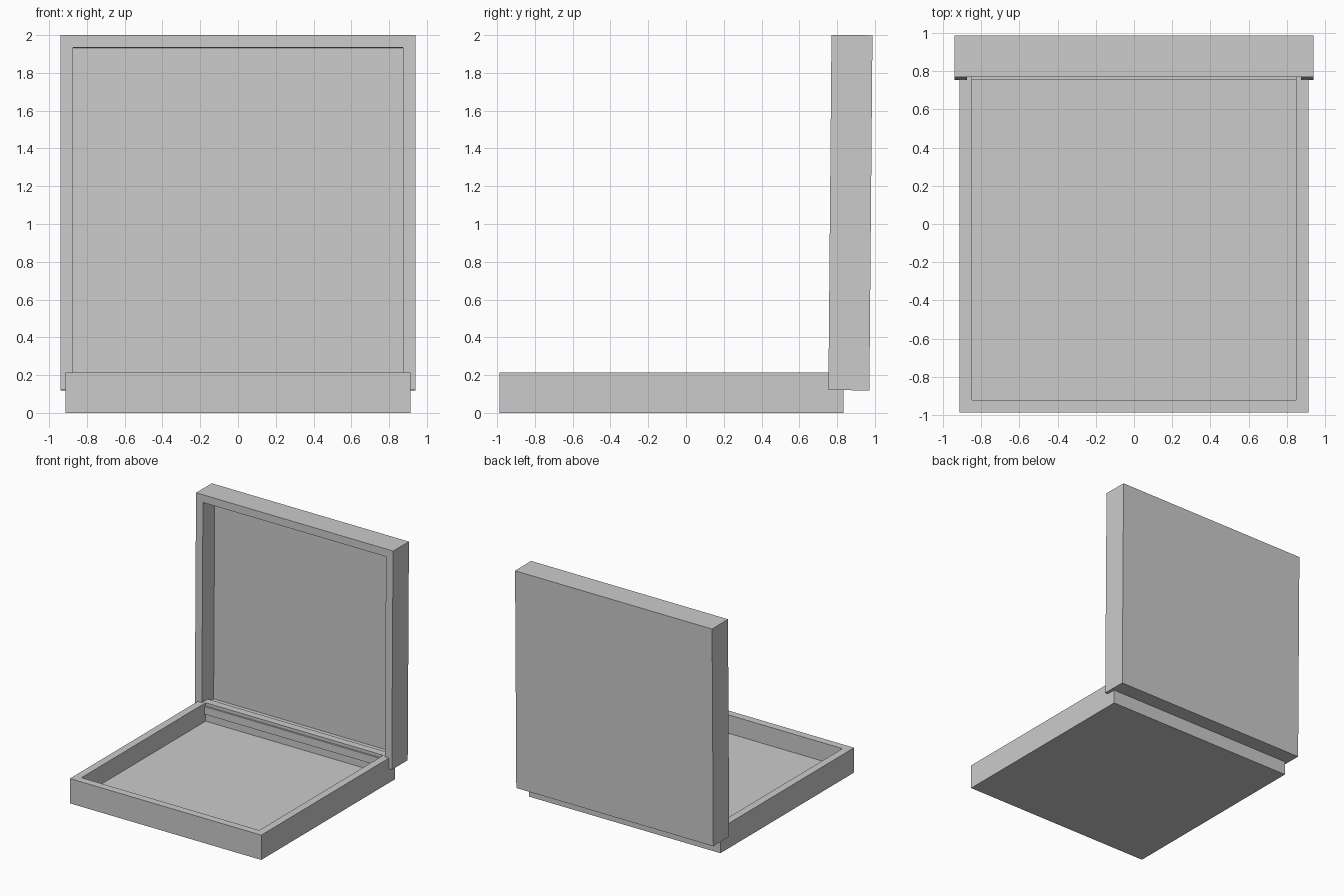
import bpy, bmesh, math
from mathutils import Matrix

if "Cube" in bpy.data.objects:
    bpy.data.objects.remove(bpy.data.objects["Cube"])


def tray(name, width, depth, height, wall, floor, location, tilt=0.0):
    """Open box: bottom centre at the object origin, opening along local +z."""
    bm = bmesh.new()
    bmesh.ops.create_cube(bm, size=1.0, matrix=Matrix.Translation((0, 0, height / 2))
                          @ Matrix.Diagonal((width, depth, height, 1)))
    bm.normal_update()
    # inset the rim and sink the cavity
    top = max(bm.faces, key=lambda f: f.calc_center_median().z)
    bmesh.ops.inset_region(bm, faces=[top], thickness=wall)
    cavity = bmesh.ops.extrude_face_region(bm, geom=[top])["geom"]
    verts = [g for g in cavity if isinstance(g, bmesh.types.BMVert)]
    if top.is_valid:
        bmesh.ops.delete(bm, geom=[top], context='FACES_ONLY')
    for v in verts:
        v.co.z = floor
    bmesh.ops.recalc_face_normals(bm, faces=bm.faces)
    mesh = bpy.data.meshes.new(name)
    bm.to_mesh(mesh)
    bm.free()
    obj = bpy.data.objects.new(name, mesh)
    obj.location = location
    obj.rotation_euler.x = tilt
    bpy.context.collection.objects.link(obj)
    return obj


# Base of the box, lying flat
tray("box_base", 1.826, 1.822, 0.214, 0.092, 0.055, (0, -0.076, 0))

# Open lid, standing just past upright at the back edge
tray("box_lid", 1.88, 1.88, 0.217, 0.094, 0.056, (0, 0.979, 1.059),
     math.radians(89.5))
